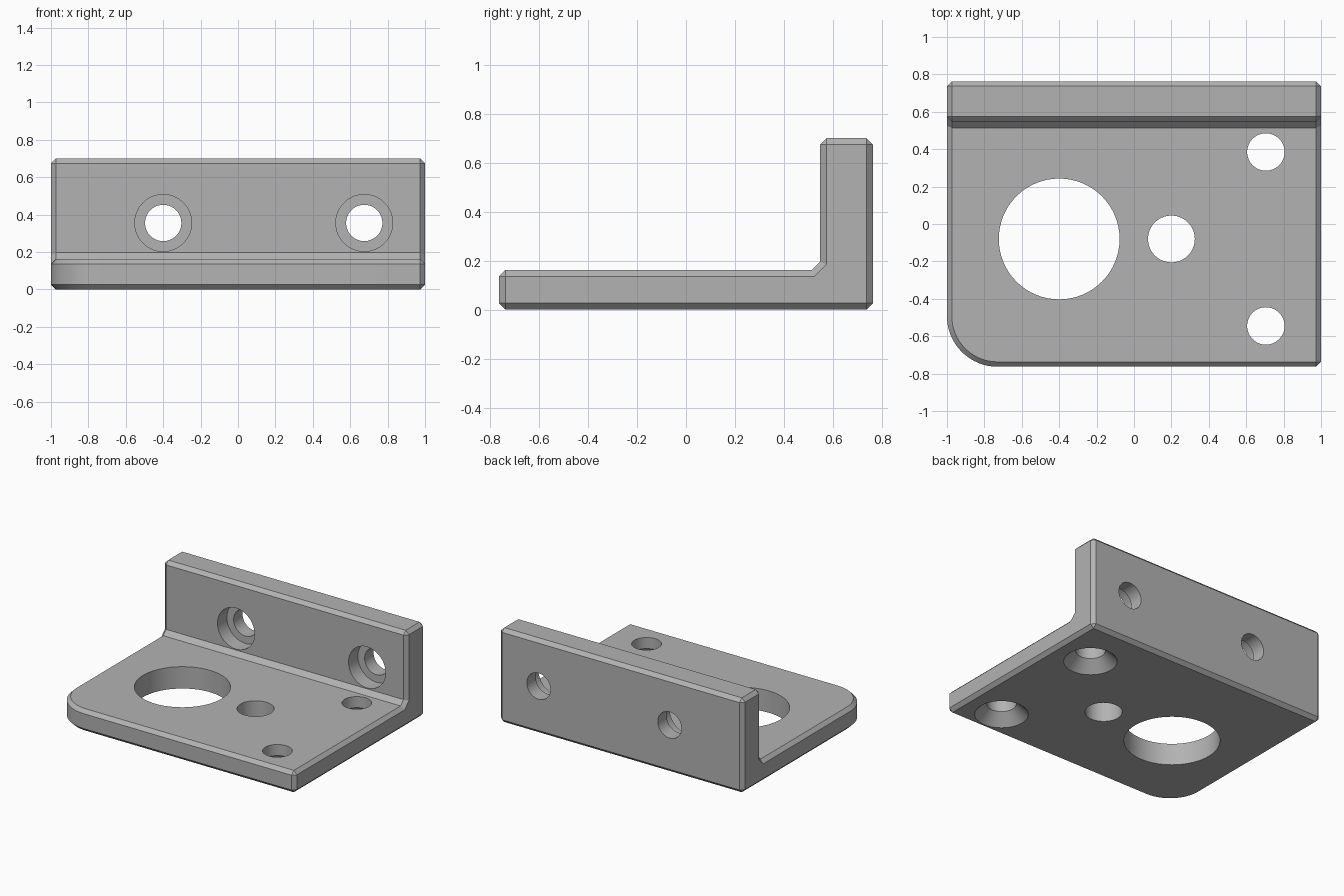
import bpy, bmesh, math
from mathutils import Matrix

if "Cube" in bpy.data.objects:
    bpy.data.objects.remove(bpy.data.objects["Cube"])

SIDES = 64
CHAMFER = 0.026

grey = bpy.data.materials.new("plain grey")
grey.diffuse_color = (0.45, 0.45, 0.45, 1)
grey.use_nodes = True
grey.node_tree.nodes["Principled BSDF"].inputs["Base Color"].default_value = grey.diffuse_color


def make_object(name, bm):
    bmesh.ops.recalc_face_normals(bm, faces=bm.faces)
    mesh = bpy.data.meshes.new(name)
    bm.to_mesh(mesh)
    bm.free()
    obj = bpy.data.objects.new(name, mesh)
    bpy.context.collection.objects.link(obj)
    return obj


def bracket_body():
    # L-shaped side profile (y, z) extruded along x
    profile = [(-0.763, 0), (0.763, 0), (0.763, 0.7), (0.548, 0.7),
               (0.548, 0.196), (0.514, 0.162), (-0.763, 0.162)]
    bm = bmesh.new()
    side = bm.faces.new([bm.verts.new((-1, y, z)) for y, z in profile])
    ext = bmesh.ops.extrude_face_region(bm, geom=[side])
    moved = [v for v in ext["geom"] if isinstance(v, bmesh.types.BMVert)]
    bmesh.ops.translate(bm, verts=moved, vec=(2, 0, 0))
    bmesh.ops.recalc_face_normals(bm, faces=bm.faces)
    # one large rounded corner at the front left
    corner = [e for e in bm.edges
              if all(v.co.x < -0.99 and v.co.y < -0.76 for v in e.verts)]
    bmesh.ops.bevel(bm, geom=corner, offset=0.27, offset_type='OFFSET',
                    segments=16, profile=0.5, affect='EDGES')
    bm.normal_update()
    # chamfer every outer sharp edge
    sharp = [e for e in bm.edges if e.calc_face_angle_signed(0) > math.radians(30)]
    bmesh.ops.bevel(bm, geom=sharp, offset=CHAMFER, offset_type='OFFSET',
                    segments=1, profile=0.5, affect='EDGES')
    return make_object("angle_bracket", bm)


def round_cutter(name, steps, matrix):
    # stacked rings (radius, height) closed at both ends
    bm = bmesh.new()
    rings = [[bm.verts.new((r * math.cos(2 * math.pi * i / SIDES),
                            r * math.sin(2 * math.pi * i / SIDES), h))
              for i in range(SIDES)] for r, h in steps]
    for a, b in zip(rings, rings[1:]):
        for i in range(SIDES):
            j = (i + 1) % SIDES
            bm.faces.new((a[i], a[j], b[j], b[i]))
    bm.faces.new(rings[0][::-1])
    bm.faces.new(rings[-1])
    bm.transform(matrix)
    obj = make_object(name, bm)
    obj.hide_render = True
    return obj


body = bracket_body()
body.data.materials.append(grey)
cutters = []

# plain holes through the base plate
for x, y, r in [(-0.4, -0.08, 0.323), (0.2, -0.08, 0.125)]:
    cutters.append(round_cutter("plate_hole_cutter", [(r, -0.1), (r, 0.3)],
                                Matrix.Translation((x, y, 0))))

# screw holes countersunk from below
for y in (0.385, -0.545):
    cutters.append(round_cutter("countersink_cutter",
                                [(0.23, -0.05), (0.1, 0.08), (0.1, 0.3)],
                                Matrix.Translation((0.705, y, 0))))

# wall holes counterbored from the front (cutter axis points to +y)
for x in (-0.4, 0.675):
    place = Matrix.Translation((x, 0.548, 0.355)) @ Matrix.Rotation(-math.pi / 2, 4, 'X')
    cutters.append(round_cutter("counterbore_cutter",
                                [(0.152, -0.1), (0.152, 0.11), (0.097, 0.11), (0.097, 0.4)],
                                place))

bpy.context.view_layer.objects.active = body
body.select_set(True)
for cutter in cutters:
    mod = body.modifiers.new("cut", 'BOOLEAN')
    mod.operation = 'DIFFERENCE'
    mod.solver = 'EXACT'
    mod.object = cutter
    bpy.ops.object.modifier_apply(modifier=mod.name)
    bpy.data.objects.remove(cutter)

# smooth round walls, crisp chamfers
bpy.ops.object.select_all(action='DESELECT')
body.select_set(True)
bpy.ops.object.shade_smooth_by_angle(angle=math.radians(25))
